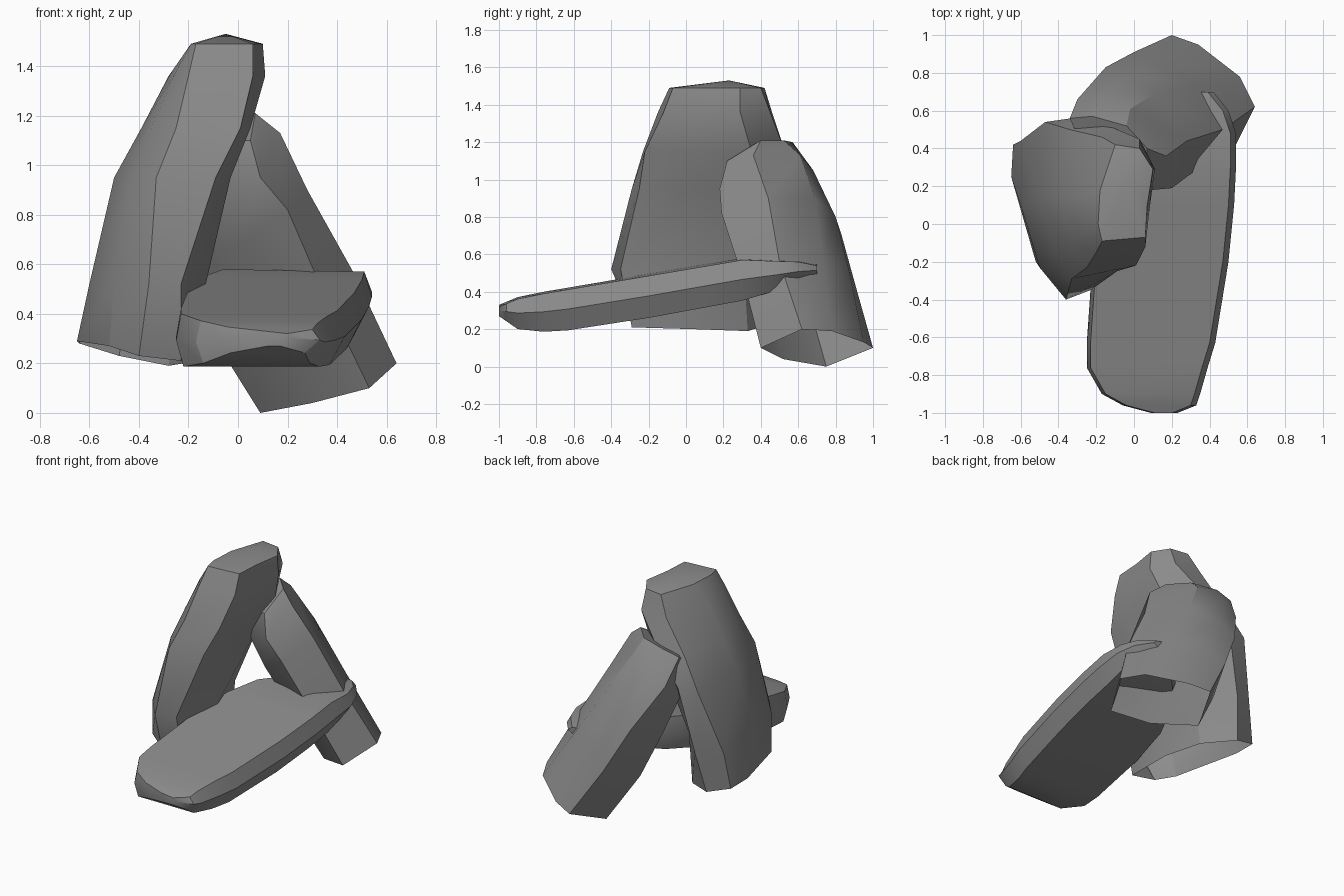
import bpy
import bmesh
import math
from mathutils import Vector

default_cube = bpy.data.objects.get("Cube")
if default_cube:
    bpy.data.objects.remove(default_cube, do_unlink=True)

# One plain stone colour for all three rocks
GREY = (0.26, 0.26, 0.26, 1.0)
stone = bpy.data.materials.new("stone_grey")
stone.use_nodes = True
stone.diffuse_color = GREY
shader = stone.node_tree.nodes["Principled BSDF"]
shader.inputs["Base Color"].default_value = GREY
shader.inputs["Roughness"].default_value = 0.9


def interpolate(value, stops):
    """Piecewise linear height along a list of (position, height) stops."""
    for (start, low), (end, high) in zip(stops, stops[1:]):
        if value <= end:
            return low + (high - low) * (value - start) / (end - start)
    return stops[-1][1]


def loft_rock(name, rings, peak=None, open_foot=False):
    """Skin a stack of rings (in hundredths of a unit) into a rock."""
    bm = bmesh.new()
    loops = [[bm.verts.new(Vector(point) / 100) for point in ring] for ring in rings]
    count = len(loops[0])
    for lower, upper in zip(loops, loops[1:]):
        for i in range(count):
            j = (i + 1) % count
            bm.faces.new((lower[i], lower[j], upper[j], upper[i]))
    if not open_foot:
        bm.faces.new(list(reversed(loops[0])))
    if peak:
        tip = bm.verts.new(Vector(peak) / 100)
        for i in range(count):
            bm.faces.new((loops[-1][i], loops[-1][(i + 1) % count], tip))
    else:
        bm.faces.new(loops[-1])
    mesh = bpy.data.meshes.new(name)
    bm.to_mesh(mesh)
    bm.free()
    mesh.materials.append(stone)
    rock = bpy.data.objects.new(name, mesh)
    bpy.context.collection.objects.link(rock)
    bpy.ops.object.select_all(action="DESELECT")
    rock.select_set(True)
    bpy.context.view_layer.objects.active = rock
    bpy.ops.object.shade_smooth_by_angle(angle=math.radians(30))


# Upright rock: level outlines from the open foot to the crown
def level(height, outline):
    return [(x, y, height) for x, y in outline]


upright_rings = [
    [(-52, -20, 27), (-40, -27, 23), (-23, -29, 21), (-22, 5, 20),
     (-28, 33, 19), (-48, 46, 23), (-64, 42, 28), (-65, 25, 29)],
    level(52, [(-50, -23), (-36, -40), (-23, -35), (-13, -4),
               (-24, 31), (-43, 52), (-60, 44), (-60, 10)]),
    level(95, [(-42, -14), (-33, -29), (-9, -25), (-3, 0),
               (-8, 36), (-33, 56), (-47, 54), (-50, 14)]),
    level(115, [(-35, -8), (-25, -23), (1, -22), (5, 0),
                (4, 35), (-16, 53), (-34, 50), (-39, 14)]),
    level(136, [(-26, -5), (-20, -15), (6, -12), (8, 6),
                (11, 29), (3, 45), (-17, 46), (-28, 15)]),
    level(149, [(-19, 0), (-17, -9), (6, -7), (7, 10),
                (10, 29), (3, 40), (-10, 42), (-18, 18)]),
]
loft_rock("upright_rock", upright_rings, peak=(-5, 23, 153), open_foot=True)

# Leaning rock: tilted rings from the open back foot up to the top
leaning_rings = [
    [(20, 100, 10), (34, 95, 13), (56, 78, 19), (64, 62, 20),
     (53, 40, 10), (30, 52, 4), (9, 75, 0)],
    [(0, 91, 42), (12, 87, 52), (31, 73, 58), (47, 50, 56),
     (36, 31, 45), (12, 42, 38), (-11, 66, 32)],
    [(-15, 83, 71), (-4, 80, 80), (11, 69, 90), (28, 44, 90),
     (20, 19, 82), (0, 30, 68), (-22, 56, 62)],
    [(-30, 66, 99), (-18, 68, 105), (-2, 61, 113), (17, 36, 113),
     (9, 18, 95), (-10, 26, 90), (-31, 49, 88)],
    [(-34, 56, 117), (-22, 57, 120), (-4, 52, 121), (7, 40, 121),
     (5, 22, 110), (-10, 28, 110), (-30, 47, 112)],
]
leaning_rings = [list(reversed(ring)) for ring in leaning_rings]
loft_rock("leaning_rock", leaning_rings, open_foot=True)

# Flat slab: chamfered cross-sections at stations (y, left x, right x)
slab_stations = [(-100, 9, 23), (-96, -6, 33), (-90, -17, 35), (-76, -25, 39),
                 (-63, -25, 43), (-20, -22, 50), (10, -17, 53), (30, -8, 54),
                 (48, 5, 54), (60, 17, 50), (70, 30, 42)]
slab_top = [(-100, 33), (-88, 38), (30, 58), (60, 57), (70, 55)]
slab_base = [(-100, 27), (-87, 18), (-53, 20), (34, 36), (70, 48)]


def slab_section(y, left, right):
    base, top = interpolate(y, slab_base), interpolate(y, slab_top)
    middle = (base + top) / 2
    return [(left, y, middle), (left + 2, y, top), (right - 3, y, top - 1),
            (right, y, middle), (right - 6, y, base), (left + 3, y, base)]


loft_rock("flat_slab", [slab_section(*station) for station in slab_stations])
